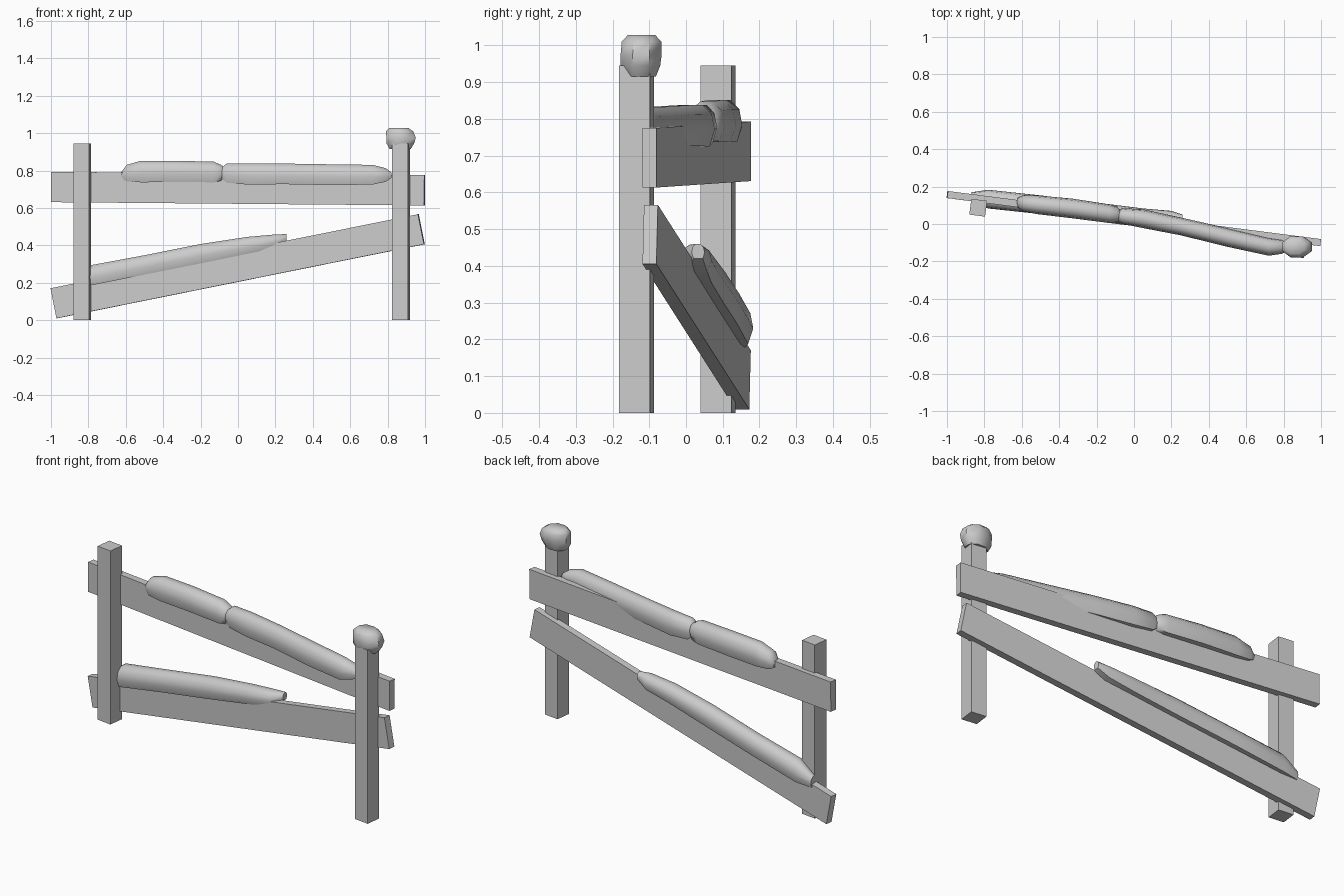
import bpy, bmesh, math
from mathutils import Vector, Matrix

if "Cube" in bpy.data.objects:
    bpy.data.objects.remove(bpy.data.objects["Cube"])

YAW = math.atan2(-0.257, 1.996)


def finish(name, bm, smooth=None):
    bmesh.ops.recalc_face_normals(bm, faces=bm.faces)
    me = bpy.data.meshes.new(name)
    bm.to_mesh(me)
    bm.free()
    ob = bpy.data.objects.new(name, me)
    bpy.context.collection.objects.link(ob)
    if smooth:
        bpy.ops.object.select_all(action='DESELECT')
        ob.select_set(True)
        bpy.context.view_layer.objects.active = ob
        bpy.ops.object.shade_smooth_by_angle(angle=math.radians(smooth))
    return ob


def box(name, size, centre, pitch=0.0):
    bm = bmesh.new()
    m = (Matrix.Translation(centre) @ Matrix.Rotation(YAW, 4, 'Z')
         @ Matrix.Rotation(-pitch, 4, 'Y') @ Matrix.Diagonal((*size, 1)))
    bmesh.ops.create_cube(bm, size=1, matrix=m)
    return finish(name, bm)


def loft(name, rings, smooth=50):
    bm = bmesh.new()
    loops = [[bm.verts.new(p) for p in r] for r in rings]
    n = len(loops[0])
    for a, b in zip(loops, loops[1:]):
        for i in range(n):
            j = (i + 1) % n
            bm.faces.new((a[i], a[j], b[j], b[i]))
    bm.faces.new(loops[0])
    bm.faces.new(loops[-1])
    return finish(name, bm, smooth)


# Rounded snow section with a flat underside (y, z in unit box)
SECTION = [(-.36, 0), (-.5, .4), (-.42, .78), (-.17, 1),
           (.17, 1), (.42, .78), (.5, .4), (.36, 0)]


def drift(name, stations):
    # station: x, y centre, bottom z, top z, width
    loft(name, [[Vector((x, y + u * w, lo + v * (hi - lo))) for u, v in SECTION]
                for x, y, lo, hi, w in stations])


# Posts
box("left_post", (.085, .085, .945), (-.833, .087, .4725))
box("right_post", (.085, .085, .945), (.872, -.135, .4725))

# Rails
box("upper_rail", (2.012, .038, .162), (0, .029, .703), math.radians(-.5))
box("lower_rail", (2.02, .038, .164), (-.002, .029, .288), math.radians(11.3))

# Snow on the upper rail
drift("upper_snow_left", [
    (-.625, .115, .755, .79, .05), (-.595, .11, .742, .83, .085),
    (-.52, .103, .737, .852, .1), (-.33, .083, .738, .852, .105),
    (-.13, .055, .737, .847, .1), (-.09, .05, .745, .83, .085),
    (-.07, .047, .77, .815, .05)])
drift("upper_snow_right", [
    (-.105, .045, .77, .80, .05), (-.06, .042, .735, .838, .085),
    (.05, .028, .725, .838, .1), (.25, -.013, .727, .837, .095),
    (.5, -.072, .722, .833, .1), (.72, -.122, .725, .83, .095),
    (.79, -.122, .74, .812, .075), (.82, -.122, .76, .79, .045)])

# Snow on the lower rail
drift("lower_snow", [
    (-.87, .142, .178, .235, .055), (-.78, .133, .187, .295, .1),
    (-.5, .103, .243, .347, .1), (-.2, .064, .303, .407, .1),
    (.05, .033, .355, .445, .1), (.2, .025, .385, .458, .09),
    (.26, .033, .42, .46, .035)])

# Snow cap on the right post: z, x centre, y centre, x width, y width
cap = [(.916, .867, -.124, .115, .085), (.945, .868, -.124, .148, .108),
       (.975, .872, -.122, .158, .112), (1.01, .864, -.121, .145, .108),
       (1.028, .860, -.121, .10, .075)]
loft("post_snow_cap", [
    [Vector((x + w * .54 * math.cos(a), y + d * .54 * math.sin(a), z))
     for a in [math.tau * (k + .5) / 8 for k in range(8)]]
    for z, x, y, w, d in cap])
